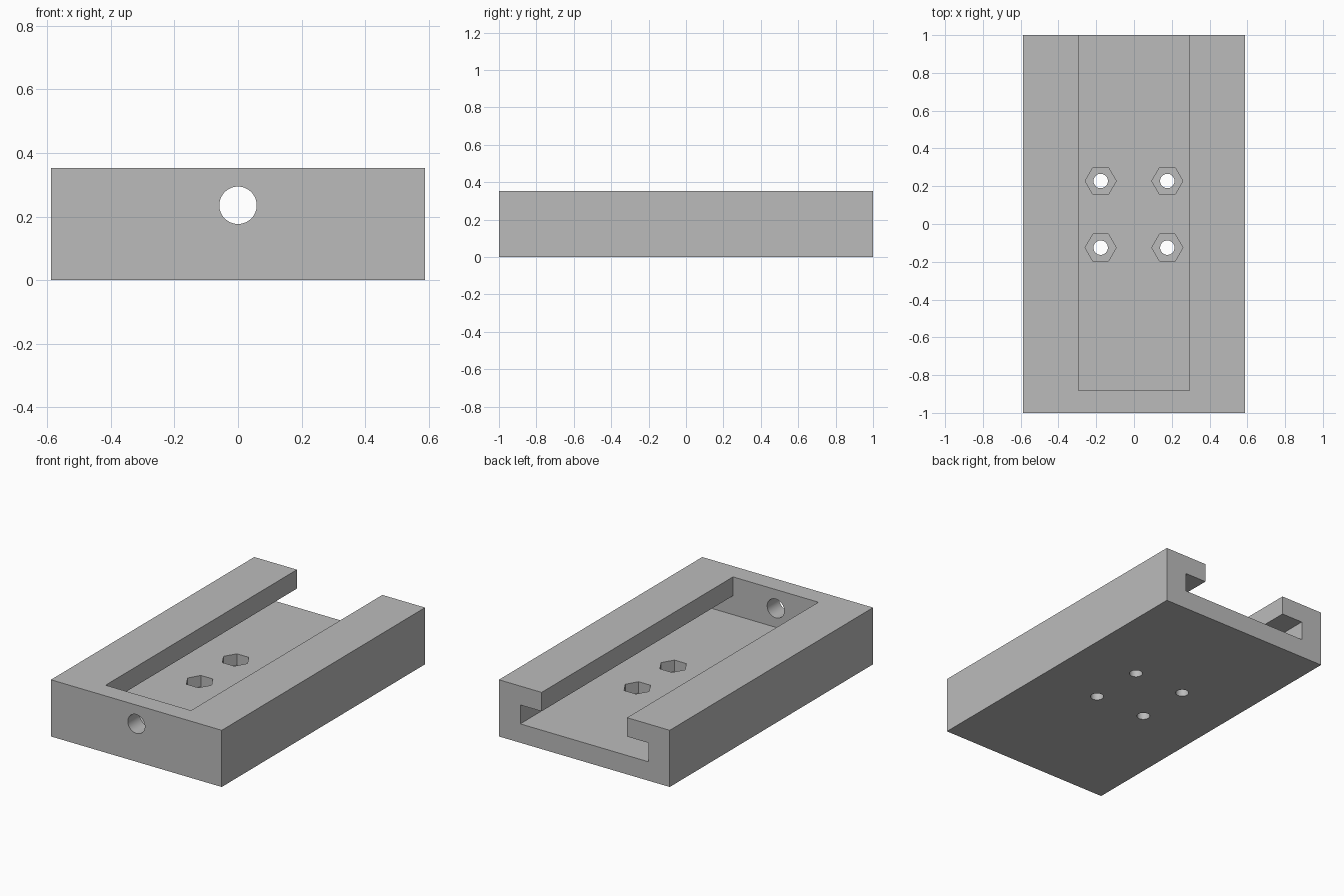
import bpy, bmesh, math
from mathutils import Matrix, Vector

cube = bpy.data.objects.get("Cube")
if cube:
    bpy.data.objects.remove(cube, do_unlink=True)

U = 2 / 34  # design unit: the block is 20 x 34 x 6 units

grey = bpy.data.materials.new("plain_grey")
grey.use_nodes = True
colour = (0.5, 0.5, 0.5, 1)
grey.diffuse_color = colour
grey.node_tree.nodes["Principled BSDF"].inputs["Base Color"].default_value = colour


def add_object(name, bm):
    bmesh.ops.recalc_face_normals(bm, faces=bm.faces)
    mesh = bpy.data.meshes.new(name)
    bm.to_mesh(mesh)
    bm.free()
    mesh.materials.append(grey)
    obj = bpy.data.objects.new(name, mesh)
    bpy.context.collection.objects.link(obj)
    return obj


def prism(name, profile, y0, y1):
    """Extrude an x-z profile along y."""
    bm = bmesh.new()
    face = bm.faces.new([bm.verts.new((x * U, y0 * U, z * U)) for x, z in profile])
    new = bmesh.ops.extrude_face_region(bm, geom=[face])["geom"]
    verts = [v for v in new if isinstance(v, bmesh.types.BMVert)]
    bmesh.ops.translate(bm, verts=verts, vec=(0, (y1 - y0) * U, 0))
    return add_object(name, bm)


def cylinder(name, sides, radius, depth, centre, turn=Matrix()):
    bm = bmesh.new()
    bmesh.ops.create_cone(bm, cap_ends=True, segments=sides, radius1=radius * U,
                          radius2=radius * U, depth=depth * U,
                          matrix=Matrix.Translation(Vector(centre) * U) @ turn)
    return add_object(name, bm)


def cut(target, cutter):
    cutter.hide_render = True
    mod = target.modifiers.new("cut", "BOOLEAN")
    mod.operation = "DIFFERENCE"
    mod.solver = "EXACT"
    mod.object = cutter
    bpy.context.view_layer.objects.active = target
    bpy.ops.object.modifier_apply(modifier=mod.name)
    bpy.data.objects.remove(cutter, do_unlink=True)


# Solid block
body = prism("slotted_block", [(-10, 0), (10, 0), (10, 6), (-10, 6)], -17, 17)

# T-shaped channel, open at the back and top, closed by the front wall
half = [(7.5, 2), (7.5, 4), (5, 4), (5, 7)]
channel = half + [(-x, z) for x, z in reversed(half)]
cut(body, prism("channel_cutter", channel, -15, 18))

# Round hole through the front wall
cut(body, cylinder("front_hole_cutter", 48, 1, 4, (0, -16, 4),
                   Matrix.Rotation(math.pi / 2, 4, "X")))

# Four screw holes with hexagonal nut pockets in the channel floor
to_corner = Matrix.Rotation(math.pi / 6, 4, "Z")
for x in (-3, 3):
    for y in (-2.13, 3.87):
        pocket = cylinder("pocket_cutter", 6, 1.4, 2, (x, y, 1.8))
        # put hexagon corners on the x axis
        xs = [abs(v.co.x - x * U) for v in pocket.data.vertices]
        if max(xs) < 1.35 * U:
            bpy.data.objects.remove(pocket, do_unlink=True)
            pocket = cylinder("pocket_cutter", 6, 1.4, 2, (x, y, 1.8), to_corner)
        cut(body, pocket)
        cut(body, cylinder("screw_hole_cutter", 32, 0.65, 4, (x, y, 1)))

# Smooth bores, sharp edges elsewhere
bpy.ops.object.select_all(action="DESELECT")
body.select_set(True)
bpy.context.view_layer.objects.active = body
bpy.ops.object.shade_smooth_by_angle(angle=math.radians(30))
